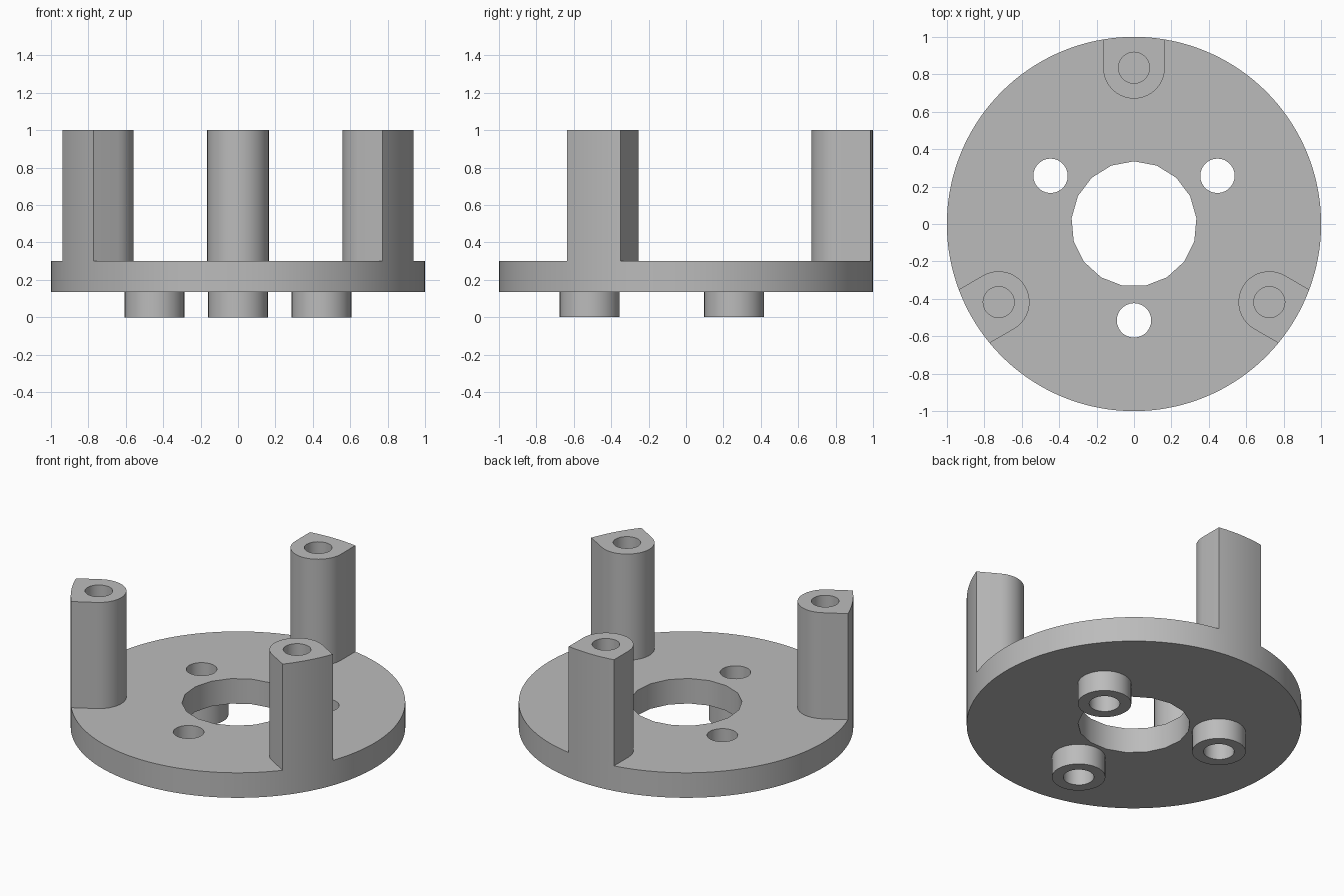
import bpy, bmesh
from math import sin, cos, pi, asin, radians
from mathutils import Vector

if "Cube" in bpy.data.objects:
    bpy.data.objects.remove(bpy.data.objects["Cube"], do_unlink=True)

# Levels and sizes
BOSS_Z, PLATE_Z, RIM_Z, TOP_Z = 0.0, 0.135, 0.30, 1.0
SCREW_Z = 0.45
PLATE_R, BORE_R = 1.0, 0.335
POST_R, POST_D, SCREW_R = 0.165, 0.835, 0.083
BOSS_R, BOSS_D, BOLT_R = 0.16, 0.515, 0.092
HALF = asin(POST_R / PLATE_R)      # half angle a post takes up on the rim

bm = bmesh.new()


def arc(radius, start, end, steps, centre=(0, 0)):
    """Points along an arc, both ends included."""
    angles = [start + (end - start) * i / steps for i in range(steps + 1)]
    return [Vector((centre[0] + radius * cos(a), centre[1] + radius * sin(a))) for a in angles]


def circle(radius, steps, centre=(0, 0)):
    return arc(radius, pi / 2, pi / 2 + 2 * pi, steps, centre)[:-1]


def polar(dist, angle):
    return dist * cos(angle), dist * sin(angle)


def wall(loop, z0, z1):
    """Upright band along a closed loop."""
    low = [bm.verts.new((p.x, p.y, z0)) for p in loop]
    high = [bm.verts.new((p.x, p.y, z1)) for p in loop]
    for i in range(len(loop)):
        j = (i + 1) % len(loop)
        bm.faces.new((low[i], low[j], high[j], high[i]))


def cap(loops, z):
    """Flat face bounded by the first loop, with the others as holes."""
    edges = []
    for loop in loops:
        vs = [bm.verts.new((p.x, p.y, z)) for p in loop]
        edges += [bm.edges.new((vs[i - 1], vs[i])) for i in range(len(vs))]
    bmesh.ops.triangle_fill(bm, use_beauty=True, use_dissolve=False,
                            edges=edges, normal=(0, 0, 1))


post_angles = [radians(90 + 120 * i) for i in range(3)]
boss_angles = [a + pi / 3 for a in post_angles]
bore = circle(BORE_R, 17)
rim, deck = [], []

# Posts: rounded inside, following the rim outside, with blind screw holes
for a in post_angles:
    centre = polar(POST_D, a)
    outer = arc(PLATE_R, a - HALF, a + HALF, 8)
    inner = arc(POST_R, a + pi / 2, a + 3 * pi / 2, 20, centre)
    screw = circle(SCREW_R, 28, centre)
    between = arc(PLATE_R, a + HALF, a + 2 * pi / 3 - HALF, 40)
    wall(outer + inner, RIM_Z, TOP_Z)
    cap([outer + inner, screw], TOP_Z)
    wall(screw, SCREW_Z, TOP_Z)
    cap([screw], SCREW_Z)
    rim += outer[:-1] + between[:-1]
    deck += [outer[0]] + inner[::-1] + between[:-1]

# Bosses under the plate, with bolt holes right through
bosses, bolts = [], []
for a in boss_angles:
    centre = polar(BOSS_D, a)
    boss, bolt = circle(BOSS_R, 36, centre), circle(BOLT_R, 28, centre)
    wall(boss, BOSS_Z, PLATE_Z)
    wall(bolt, BOSS_Z, RIM_Z)
    cap([boss, bolt], BOSS_Z)
    bosses.append(boss)
    bolts.append(bolt)

# Round plate with the large centre bore
wall(rim, PLATE_Z, RIM_Z)
wall(bore, PLATE_Z, RIM_Z)
cap([rim, bore] + bosses, PLATE_Z)
cap([deck, bore] + bolts, RIM_Z)

# Weld everything into one solid
bmesh.ops.remove_doubles(bm, verts=bm.verts, dist=0.0005)
bmesh.ops.recalc_face_normals(bm, faces=bm.faces)
mesh = bpy.data.meshes.new("flange_with_posts")
bm.to_mesh(mesh)
bm.free()
flange = bpy.data.objects.new("flange_with_posts", mesh)
bpy.context.collection.objects.link(flange)

# Plain grey
grey = bpy.data.materials.new("plain_grey")
grey.use_nodes = True
colour = (0.5, 0.5, 0.5, 1)
grey.diffuse_color = colour
grey.node_tree.nodes["Principled BSDF"].inputs["Base Color"].default_value = colour
mesh.materials.append(grey)

bpy.ops.object.select_all(action="DESELECT")
flange.select_set(True)
bpy.context.view_layer.objects.active = flange
bpy.ops.object.shade_smooth_by_angle(angle=radians(30))
